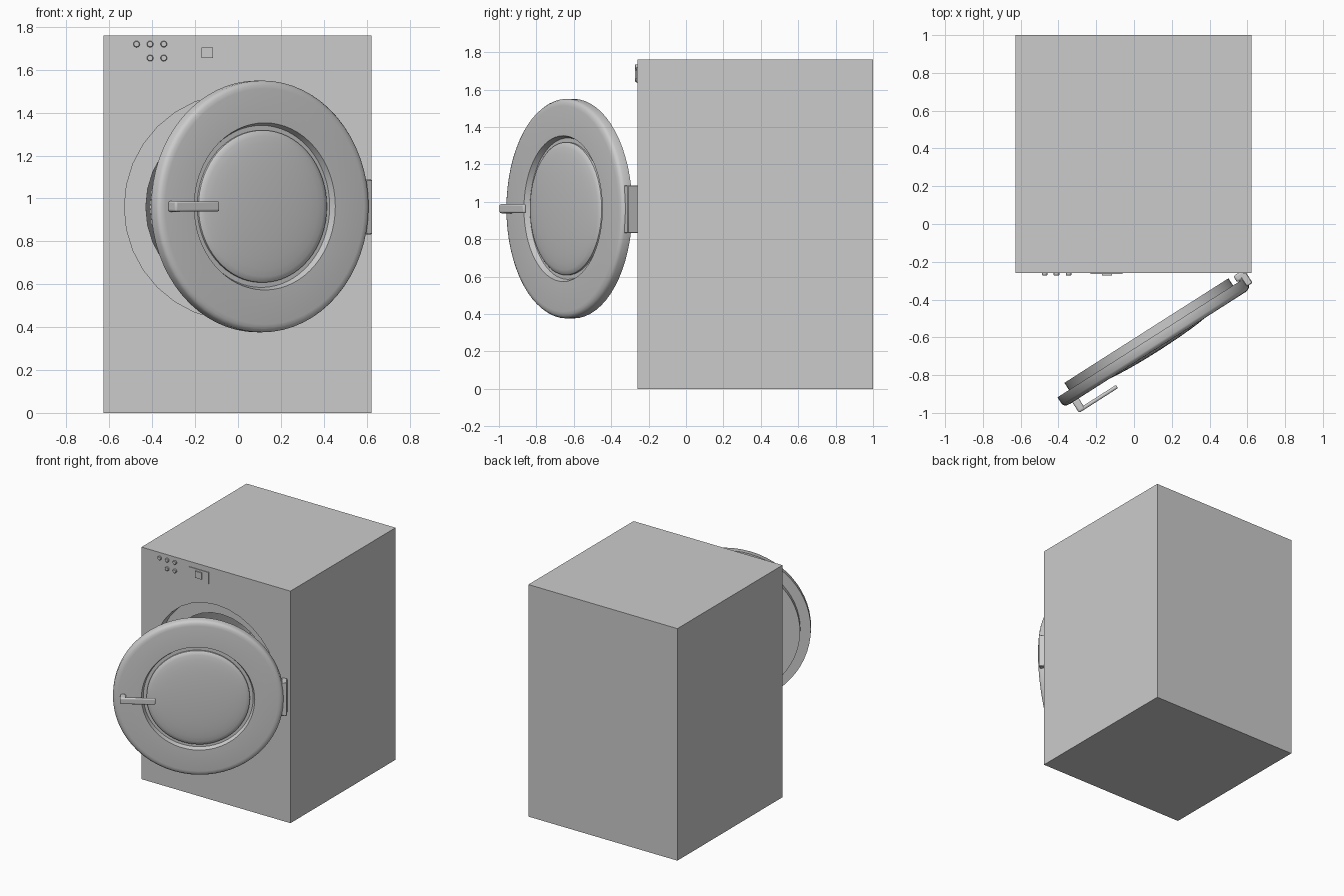
import bpy, bmesh, math
from mathutils import Matrix, Vector

if "Cube" in bpy.data.objects:
    bpy.data.objects.remove(bpy.data.objects["Cube"])

FRONT = -0.26
DOOR = Matrix.Translation((0.125, -0.657, 0.963)) @ Matrix.Rotation(math.radians(32.5), 4, 'Z')


def finish(name, bm, matrix=None, bevel=0, segs=3, smooth=True):
    bmesh.ops.recalc_face_normals(bm, faces=bm.faces)
    me = bpy.data.meshes.new(name)
    bm.to_mesh(me)
    bm.free()
    ob = bpy.data.objects.new(name, me)
    bpy.context.collection.objects.link(ob)
    if matrix:
        ob.matrix_world = matrix
    if bevel:
        mod = ob.modifiers.new("bevel", 'BEVEL')
        mod.width, mod.segments = bevel, segs
    if smooth:
        bpy.ops.object.select_all(action='DESELECT')
        ob.select_set(True)
        bpy.context.view_layer.objects.active = ob
        bpy.ops.object.shade_smooth_by_angle(angle=math.radians(35))
    return ob


def box(name, lo, hi, **kw):
    lo, hi = Vector(lo), Vector(hi)
    bm = bmesh.new()
    bmesh.ops.create_cube(bm, size=1)
    for v in bm.verts:
        v.co = [(lo[i] + hi[i]) / 2 + v.co[i] * (hi[i] - lo[i]) for i in range(3)]
    return finish(name, bm, **kw)


def lathe(name, profile, n=64, **kw):
    """Spin (radius, y) points around the local y axis."""
    bm = bmesh.new()
    verts = [bm.verts.new((r, y, 0)) for r, y in profile]
    edges = [bm.edges.new(p) for p in zip(verts, verts[1:])]
    bmesh.ops.spin(bm, geom=verts + edges, cent=(0, 0, 0), axis=(0, 1, 0),
                   angle=math.tau, steps=n)
    bmesh.ops.remove_doubles(bm, verts=bm.verts, dist=1e-4)
    return finish(name, bm, **kw)


# cabinet with stepped round opening and drum cavity
cabinet = box("cabinet", (-0.628, FRONT, 0), (0.622, 1, 1.76), smooth=False)
cutter = lathe("drum_cutter", [(0, -0.1), (0.53, -0.1), (0.53, 0.07), (0.43, 0.07),
                               (0.41, 0.95), (0, 0.95)], n=32,
               matrix=Matrix.Translation((0, FRONT, 0.96)))
mod = cabinet.modifiers.new("opening", 'BOOLEAN')
mod.operation, mod.object, mod.solver = 'DIFFERENCE', cutter, 'EXACT'
bpy.ops.object.select_all(action='DESELECT')
cabinet.select_set(True)
bpy.context.view_layer.objects.active = cabinet
bpy.ops.object.modifier_apply(modifier="opening")
bpy.data.objects.remove(cutter)
bpy.ops.object.shade_smooth_by_angle(angle=math.radians(35))

# open door: rear plate, rounded rim and recessed window seat
lathe("door", [(0, 0.11), (0.515, 0.11), (0.515, 0.065), (0.587, 0.065), (0.587, 0.022),
               (0.58, 0.010), (0.568, 0.003), (0.55, 0), (0.39, 0), (0.378, 0.03),
               (0, 0.03)], matrix=DOOR)
# gently domed window
lathe("door_window", [(0.355, 0.03)] + [(0.355 * math.cos(a), 0.018 - 0.033 * math.sin(a))
      for a in [i * math.pi / 16 for i in range(8)]] + [(0, -0.015)], matrix=DOOR)

# door handle: stem and grip
box("handle_stem", (-0.535, -0.065, -0.025), (-0.495, 0.005, 0.025), matrix=DOOR, bevel=0.01)
box("handle_grip", (-0.535, -0.066, -0.024), (-0.29, -0.046, 0.024), matrix=DOOR, bevel=0.009)

# hinge: knuckle on the cabinet and leaf on the door edge
hinge = Matrix.Translation((0.575, -0.28, 0.96)) @ Matrix.Rotation(math.radians(32.5), 4, 'Z')
box("hinge_leaf", (-0.01, -0.055, -0.128), (0.028, 0.015, 0.128), matrix=hinge, bevel=0.004, segs=1)
box("hinge_knuckle", (-0.04, -0.01, -0.128), (0.02, 0.03, 0.128), matrix=hinge, bevel=0.012)

# control buttons
for i, (x, z) in enumerate([(-0.473, 1.72), (-0.41, 1.72), (-0.346, 1.72),
                            (-0.41, 1.655), (-0.346, 1.655)]):
    lathe(f"button_{i + 1}", [(0, 0.01), (0.015, 0.01), (0.015, -0.009), (0.012, -0.012),
                              (0, -0.012)], n=20, matrix=Matrix.Translation((x, FRONT, z)))

# display panel and square button
box("display_panel", (-0.23, FRONT - 0.005, 1.635), (-0.06, FRONT + 0.01, 1.72), smooth=False)
box("square_button", (-0.17, FRONT - 0.013, 1.655), (-0.117, FRONT + 0.01, 1.705), smooth=False)

# centre the model in y exactly by touching y = -1 with the handle corner
bpy.context.view_layer.update()
